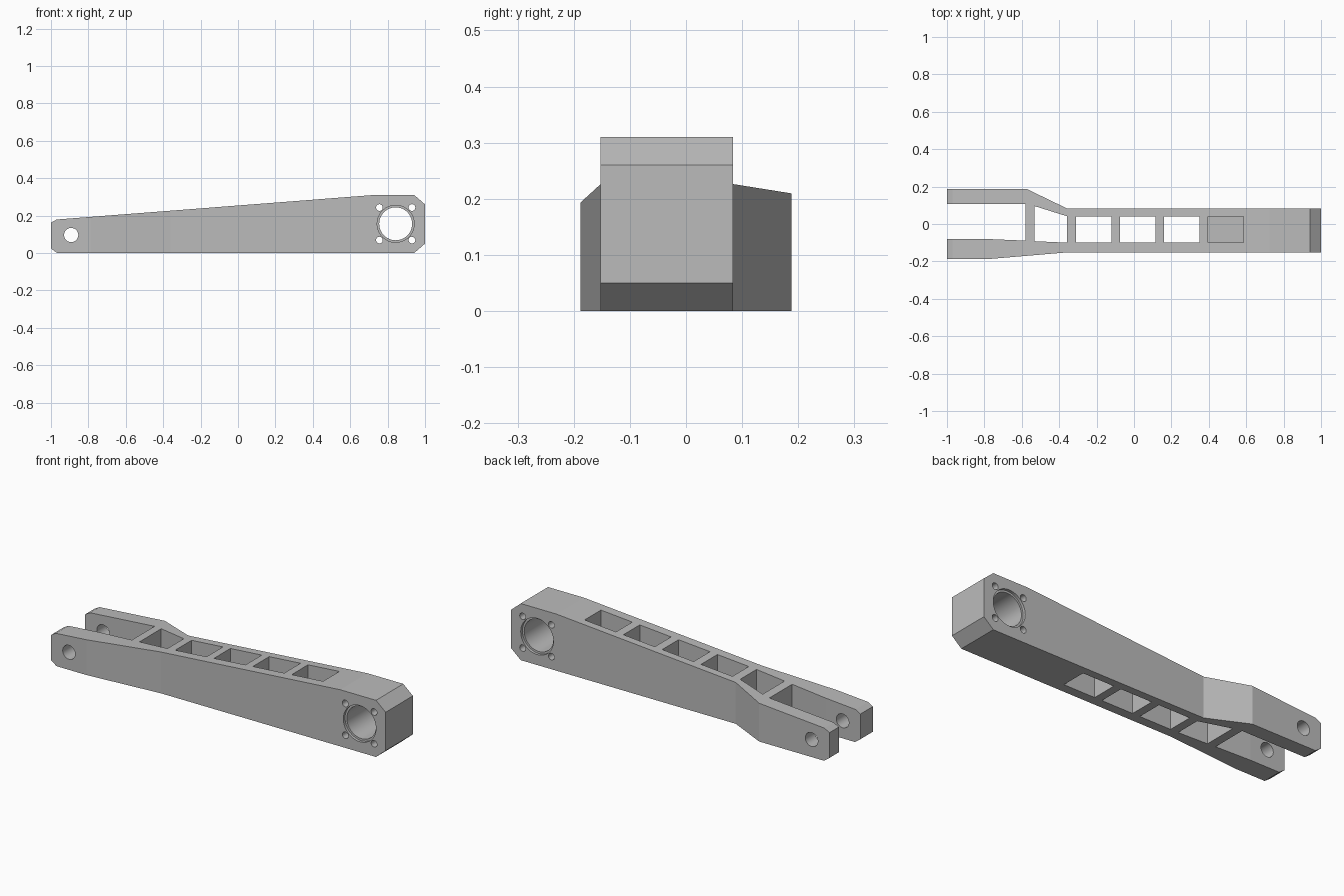
import bpy
import bmesh
from math import cos, sin, pi, radians

cube = bpy.data.objects.get("Cube")
if cube:
    bpy.data.objects.remove(cube, do_unlink=True)

grey = bpy.data.materials.new("machined_grey")
grey.use_nodes = True
grey.diffuse_color = (0.5, 0.5, 0.5, 1)
grey.node_tree.nodes["Principled BSDF"].inputs["Base Color"].default_value = (0.5, 0.5, 0.5, 1)


def prism(name, outline, low, high, axis="Z"):
    """Extrude an outline along Z (outline in x, y) or Y (outline in x, z)."""
    bm = bmesh.new()
    place = (lambda u, v, h: (u, v, h)) if axis == "Z" else (lambda u, v, h: (u, h, v))
    base = bm.faces.new([bm.verts.new(place(u, v, low)) for u, v in outline])
    grown = bmesh.ops.extrude_face_region(bm, geom=[base])["geom"]
    top = [g for g in grown if isinstance(g, bmesh.types.BMVert)]
    bmesh.ops.translate(bm, verts=top, vec=place(0, 0, high - low))
    bmesh.ops.recalc_face_normals(bm, faces=bm.faces)
    mesh = bpy.data.meshes.new(name)
    bm.to_mesh(mesh)
    bm.free()
    mesh.materials.append(grey)
    obj = bpy.data.objects.new(name, mesh)
    bpy.context.collection.objects.link(obj)
    return obj


def rectangle(x0, x1, y0, y1):
    return [(x0, y0), (x1, y0), (x1, y1), (x0, y1)]


def hole(name, x, z, radius, low=-0.5, high=0.5, sides=48):
    ring = [(x + radius * cos(2 * pi * i / sides), z + radius * sin(2 * pi * i / sides))
            for i in range(sides)]
    return prism(name, ring, low, high, "Y")


def combine(target, tool, operation):
    """Apply a boolean and remove its tool."""
    tool.hide_render = True
    mod = target.modifiers.new("shape", "BOOLEAN")
    mod.operation = operation
    mod.solver = "EXACT"
    mod.object = tool
    graph = bpy.context.evaluated_depsgraph_get()
    mesh = bpy.data.meshes.new_from_object(target.evaluated_get(graph))
    target.modifiers.clear()
    target.data = mesh
    bpy.data.objects.remove(tool, do_unlink=True)


# Forked plan of the arm
plan = [(1.1, -0.152), (1.1, 0.084), (-0.36, 0.084), (-0.575, 0.188), (-1.1, 0.188),
        (-1.1, 0.107), (-0.58, 0.107), (-0.58, -0.089), (-0.79, -0.08), (-1.1, -0.08),
        (-1.1, -0.188), (-0.785, -0.188), (-0.36, -0.152)]
arm = prism("fork_arm", plan, -0.1, 0.5)

# Tapered side profile with chamfered ends
side = [(-0.967, 0), (0.942, 0), (1, 0.05), (1, 0.26), (0.942, 0.31),
        (0.725, 0.31), (-0.97, 0.179), (-1, 0.162), (-1, 0.024)]
combine(arm, prism("side_profile", side, -0.5, 0.5, "Y"), "INTERSECT")

# Tapered window behind the fork
window = [(-0.532, -0.092), (-0.357, -0.1), (-0.357, 0.041), (-0.532, 0.096)]
combine(arm, prism("fork_window", window, -0.2, 0.6), "DIFFERENCE")

# Row of pockets: three open, the last one blind
for i in range(4):
    x = -0.31 + 0.235 * i
    floor = 0.05 if i == 3 else -0.2
    pocket = prism("pocket", rectangle(x, x + 0.19, -0.1, 0.041), floor, 0.6)
    combine(arm, pocket, "DIFFERENCE")

# Main bore with a shallow step on both sides
bx, bz = 0.843, 0.156
combine(arm, hole("bore", bx, bz, 0.088), "DIFFERENCE")
combine(arm, hole("front_step", bx, bz, 0.099, -0.3, -0.137), "DIFFERENCE")
combine(arm, hole("back_step", bx, bz, 0.099, 0.069, 0.3), "DIFFERENCE")

# Screw holes around the bore
for sx in (-1, 1):
    for sz in (-1, 1):
        screw = hole("screw_hole", bx + 0.087 * sx, bz + 0.087 * sz, 0.018, sides=24)
        combine(arm, screw, "DIFFERENCE")

# Axle hole through both fork legs
combine(arm, hole("axle_hole", -0.892, 0.096, 0.038), "DIFFERENCE")

# Smooth hole walls, flat outer faces
bpy.ops.object.select_all(action="DESELECT")
arm.select_set(True)
bpy.context.view_layer.objects.active = arm
bpy.ops.object.shade_smooth_by_angle(angle=radians(20))
for face in arm.data.polygons:
    if face.area > 0.004:
        face.use_smooth = False
